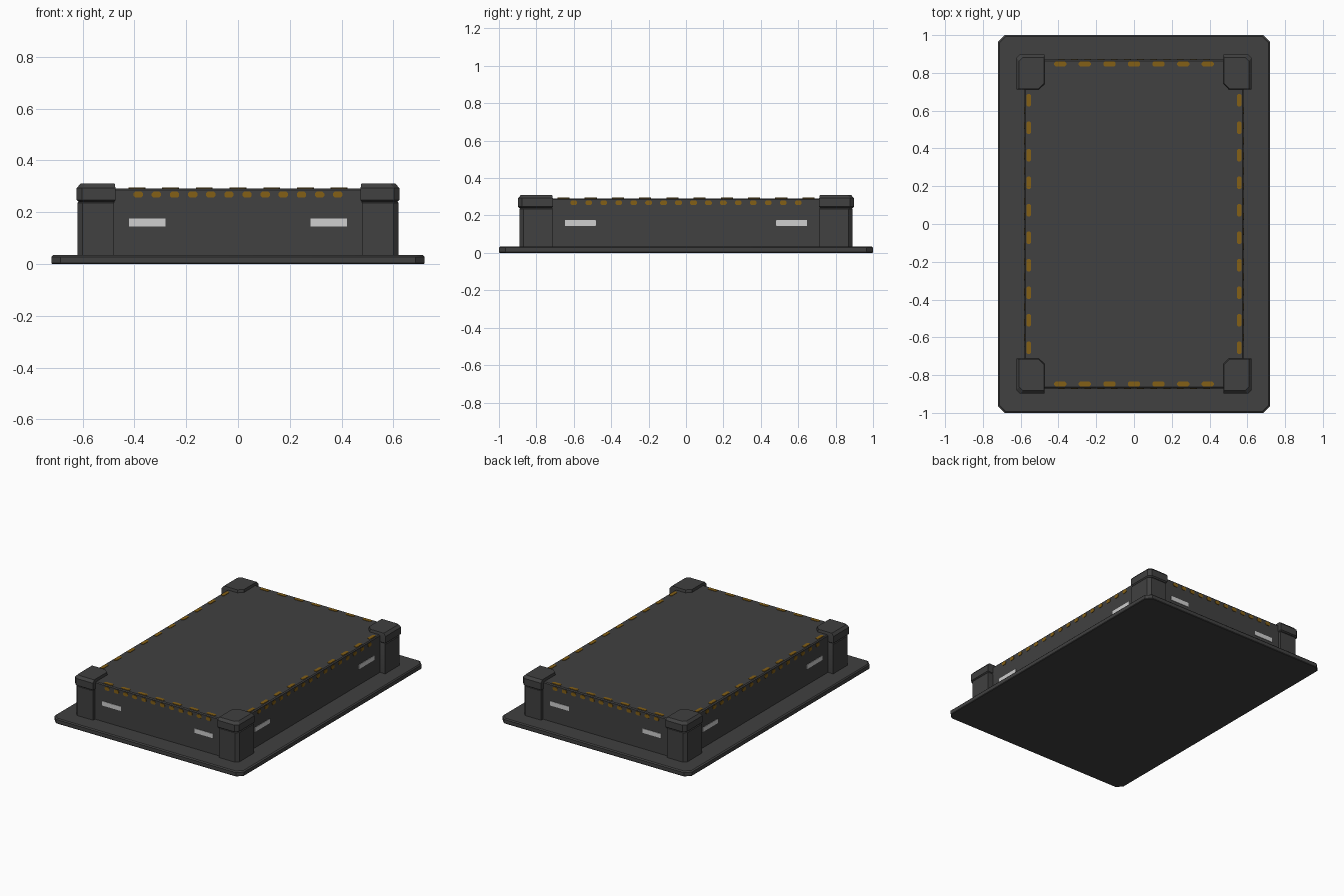
import bpy, bmesh, math
from mathutils import Vector

if "Cube" in bpy.data.objects:
    bpy.data.objects.remove(bpy.data.objects["Cube"])


def material(name, rgb):
    m = bpy.data.materials.new(name)
    m.diffuse_color = (*rgb, 1)
    m.use_nodes = True
    m.node_tree.nodes["Principled BSDF"].inputs["Base Color"].default_value = m.diffuse_color
    return m


DARK = material("charcoal", (0.052, 0.052, 0.052))
AMBER = material("amber", (0.23, 0.115, 0.008))
PALE = material("pale grey", (0.62, 0.62, 0.62))


def finish(name, bm, mat, smooth=30):
    bmesh.ops.recalc_face_normals(bm, faces=bm.faces)
    me = bpy.data.meshes.new(name)
    bm.to_mesh(me)
    bm.free()
    me.materials.append(mat)
    ob = bpy.data.objects.new(name, me)
    bpy.context.collection.objects.link(ob)
    bpy.ops.object.select_all(action='DESELECT')
    ob.select_set(True)
    bpy.context.view_layer.objects.active = ob
    bpy.ops.object.shade_smooth_by_angle(angle=math.radians(smooth))
    return ob


def loft(bm, rings):
    """Skin a stack of equal-length point loops and cap both ends."""
    loops = [[bm.verts.new(p) for p in r] for r in rings]
    n = len(loops[0])
    for a, b in zip(loops, loops[1:]):
        for i in range(n):
            bm.faces.new((a[i], a[(i + 1) % n], b[(i + 1) % n], b[i]))
    bm.faces.new(loops[0][::-1])
    bm.faces.new(loops[-1])


def octagon(hx, hy, c, z):
    """Rectangle with cut corners at height z."""
    return [(-hx + c, -hy, z), (hx - c, -hy, z), (hx, -hy + c, z), (hx, hy - c, z),
            (hx - c, hy, z), (-hx + c, hy, z), (-hx, hy - c, z), (-hx, -hy + c, z)]


# Wide base plate with clipped corners
bm = bmesh.new()
loft(bm, [octagon(0.717, 0.997, 0.035, 0), octagon(0.72, 1.0, 0.035, 0.004),
          octagon(0.72, 1.0, 0.035, 0.028), octagon(0.713, 0.993, 0.035, 0.035)])
finish("base_plate", bm, DARK)

# Raised box body
bm = bmesh.new()
loft(bm, [octagon(0.58, 0.87, 0.01, 0.03), octagon(0.58, 0.87, 0.01, 0.286),
          octagon(0.574, 0.864, 0.01, 0.292)])
finish("body", bm, DARK)


# Corner posts and caps, outer corner clipped and inner corner clipped
def corner_ring(x0, x1, y0, y1, out, inn, z):
    return [(x0 + inn, y0, z), (x1, y0, z), (x1, y1 - out, z), (x1 - out, y1, z),
            (x0, y1, z), (x0, y0 + inn, z)]


for sx in (-1, 1):
    for sy in (-1, 1):
        side = ("front" if sy < 0 else "back") + ("_left" if sx < 0 else "_right")

        def mirrored(rings):
            return [[(x * sx, y * sy, z) for x, y, z in r] for r in rings]

        bm = bmesh.new()
        loft(bm, mirrored([corner_ring(0.478, 0.62, 0.713, 0.89, 0.02, 0.03, 0.03),
                           corner_ring(0.478, 0.62, 0.713, 0.89, 0.02, 0.03, 0.236),
                           corner_ring(0.482, 0.612, 0.718, 0.882, 0.02, 0.03, 0.245)]))
        finish("post_" + side, bm, DARK)
        bm = bmesh.new()
        loft(bm, mirrored([corner_ring(0.478, 0.615, 0.718, 0.89, 0.018, 0.03, 0.240),
                           corner_ring(0.473, 0.623, 0.712, 0.898, 0.02, 0.03, 0.247),
                           corner_ring(0.473, 0.623, 0.712, 0.898, 0.02, 0.03, 0.293),
                           corner_ring(0.476, 0.608, 0.716, 0.882, 0.02, 0.03, 0.310)]))
        finish("cap_" + side, bm, DARK)


def plate(bm, centre, along, across, length, width, clip, thick=0.003):
    """Thin clipped plate lying in the plane of along and across."""
    n = along.cross(across)
    rings = []
    for h in (-thick, thick):
        rings.append([centre + along * x + across * y + n * h
                      for x, y, _ in octagon(length / 2, width / 2, clip, 0)])
    loft(bm, rings)


X, Y, Z = Vector((1, 0, 0)), Vector((0, 1, 0)), Vector((0, 0, 1))

# Dashes round the top edge and pale markers, on all four sides
for name, along, out, half, count, reach, top_count, top_reach, mark in (
        ("front", X, -Y, 0.87, 12, 0.385, 7, 0.39, 0.35),
        ("back", X, Y, 0.87, 12, 0.385, 7, 0.39, 0.35),
        ("left", Y, -X, 0.58, 16, 0.60, 10, 0.655, 0.565),
        ("right", Y, X, 0.58, 16, 0.60, 10, 0.655, 0.565)):
    bm = bmesh.new()
    for i in range(count):
        t = -reach + 2 * reach * i / (count - 1)
        plate(bm, along * t + out * half + Z * 0.268, along, Z, 0.036, 0.024, 0.007)
    for i in range(top_count):
        t = -top_reach + 2 * top_reach * i / (top_count - 1)
        plate(bm, along * t + out * (half - 0.023) + Z * 0.292, along, out, 0.065, 0.024, 0.007)
    finish("edge_dashes_" + name, bm, AMBER)
    bm = bmesh.new()
    length = 0.142 if along == X else 0.165
    for s in (-1, 1):
        plate(bm, along * (s * mark) + out * half + Z * 0.16, along, Z, length, 0.03, 0.0005)
    finish("side_markers_" + name, bm, PALE)
